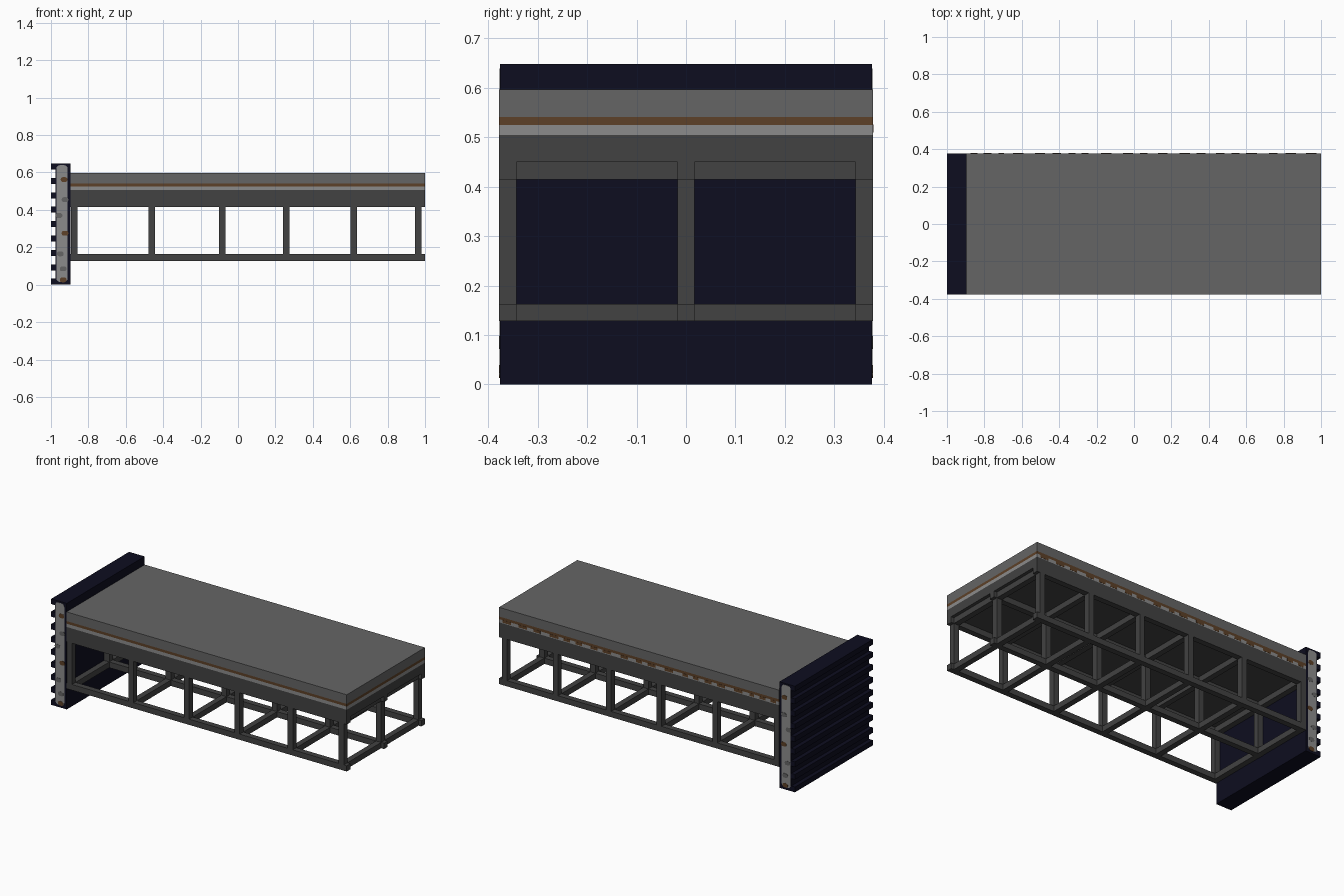
import bpy, bmesh, math, random
from mathutils import Vector

cube = bpy.data.objects.get("Cube")
if cube:
    bpy.data.objects.remove(cube, do_unlink=True)


def material(name, r, g, b):
    m = bpy.data.materials.new(name)
    m.use_nodes = True
    m.diffuse_color = (r, g, b, 1)
    m.node_tree.nodes["Principled BSDF"].inputs["Base Color"].default_value = (r, g, b, 1)
    return m


GREY = material("slab grey", 0.13, 0.13, 0.13)
LIGHT = material("light grey", 0.26, 0.26, 0.26)
BROWN = material("brown", 0.11, 0.052, 0.021)
STEEL = material("dark steel", 0.054, 0.054, 0.054)
NAVY = material("navy", 0.004, 0.004, 0.014)


def finish(name, bm, mat):
    bmesh.ops.recalc_face_normals(bm, faces=bm.faces)
    mesh = bpy.data.meshes.new(name)
    bm.to_mesh(mesh)
    bm.free()
    mesh.materials.append(mat)
    obj = bpy.data.objects.new(name, mesh)
    bpy.context.collection.objects.link(obj)
    return obj


def add_box(bm, x0, x1, y0, y1, z0, z1):
    verts = bmesh.ops.create_cube(bm, size=1)["verts"]
    for v in verts:
        v.co = Vector((x1 if v.co.x > 0 else x0,
                       y1 if v.co.y > 0 else y0,
                       z1 if v.co.z > 0 else z0))


def box(name, mat, *bounds):
    bm = bmesh.new()
    add_box(bm, *bounds)
    return finish(name, bm, mat)


def extrude_profile(name, points, y0, y1, mat):
    """Extrude an x-z outline along y."""
    bm = bmesh.new()
    face = bm.faces.new([bm.verts.new((x, y0, z)) for x, z in points])
    new = bmesh.ops.extrude_face_region(bm, geom=[face])["geom"]
    bmesh.ops.translate(bm, vec=(0, y1 - y0, 0),
                        verts=[v for v in new if isinstance(v, bmesh.types.BMVert)])
    return finish(name, bm, mat)


HALF = 0.378          # half width of the whole model
INNER = -0.895        # where the wall meets the floor
T = 0.035             # frame tube size
LOW, HIGH = 0.128, 0.415

# Floor layers
for name, mat, z0, z1 in (("floor_base", STEEL, 0.45, 0.505),
                          ("floor_lining", LIGHT, 0.505, 0.525),
                          ("floor_board", BROWN, 0.525, 0.541),
                          ("floor_slab", GREY, 0.541, 0.597)):
    box(name, mat, INNER, 1, -HALF, HALF, z0, z1)

# Frame: rails along the length, posts and cross beams
rows = (-HALF + T / 2, 0, HALF - T / 2)
stations = (-0.876, -0.46, -0.083, 0.259, 0.618, 0.963)
rails, posts, beams = bmesh.new(), bmesh.new(), bmesh.new()
for y in rows:
    for z in (LOW, HIGH):
        add_box(rails, INNER, 1, y - T / 2, y + T / 2, z, z + T)
    for x in stations:
        add_box(posts, x - T / 2, x + T / 2, y - T / 2, y + T / 2, LOW + T, HIGH)
for x in stations:
    for ya, yb in zip(rows, rows[1:]):
        for z in (LOW, HIGH):
            add_box(beams, x - T / 2, x + T / 2, ya + T / 2, yb - T / 2, z, z + T)
finish("frame_rails", rails, STEEL)
finish("frame_posts", posts, STEEL)
finish("frame_cross_beams", beams, STEEL)

# Ribbed wall
outline = [(INNER, 0.648), (INNER, 0)]
for i in range(9):
    mid = 0.016 + i * 0.077
    outline += [(-0.975, mid - 0.016), (-1, mid - 0.016),
                (-1, mid + 0.016), (-0.975, mid + 0.016)]
extrude_profile("ribbed_wall", outline, -HALF + 0.002, HALF - 0.002, NAVY)


def rounded(cx, cz, w, h, r, steps=4):
    pts = []
    for k, (sx, sz) in enumerate(((1, 1), (-1, 1), (-1, -1), (1, -1))):
        for s in range(steps + 1):
            a = math.pi / 2 * (k + s / steps)
            pts.append((cx + sx * (w / 2 - r) + r * math.cos(a),
                        cz + sz * (h / 2 - r) + r * math.sin(a)))
    return pts


# Exposed filling at both wall ends, with coloured pieces
pieces = ((-0.93, 0.562, BROWN), (-0.925, 0.455, GREY), (-0.957, 0.37, GREY),
          (-0.925, 0.275, BROWN), (-0.95, 0.165, GREY), (-0.935, 0.085, GREY),
          (-0.935, 0.026, BROWN))
for side, label in ((-1, "front"), (1, "back")):
    extrude_profile(label + "_wall_filling", rounded(-0.941, 0.327, 0.06, 0.624, 0.018),
                    side * (HALF - 0.003), side * (HALF - 0.001), LIGHT)
    for n, (x, z, mat) in enumerate(pieces):
        extrude_profile(f"{label}_filling_piece_{n + 1}", rounded(x, z, 0.036, 0.026, 0.012),
                        side * (HALF - 0.002), side * HALF, mat)

# Uneven brown patches along the back edge of the lining
random.seed(4)
patches = bmesh.new()
x = INNER + 0.02
while x < 0.93:
    w = random.uniform(0.03, 0.06)
    add_box(patches, x, x + w, HALF - 0.002, HALF + 0.001, 0.51, 0.526)
    x += w + random.uniform(0.03, 0.07)
finish("back_lining_patches", patches, BROWN)
